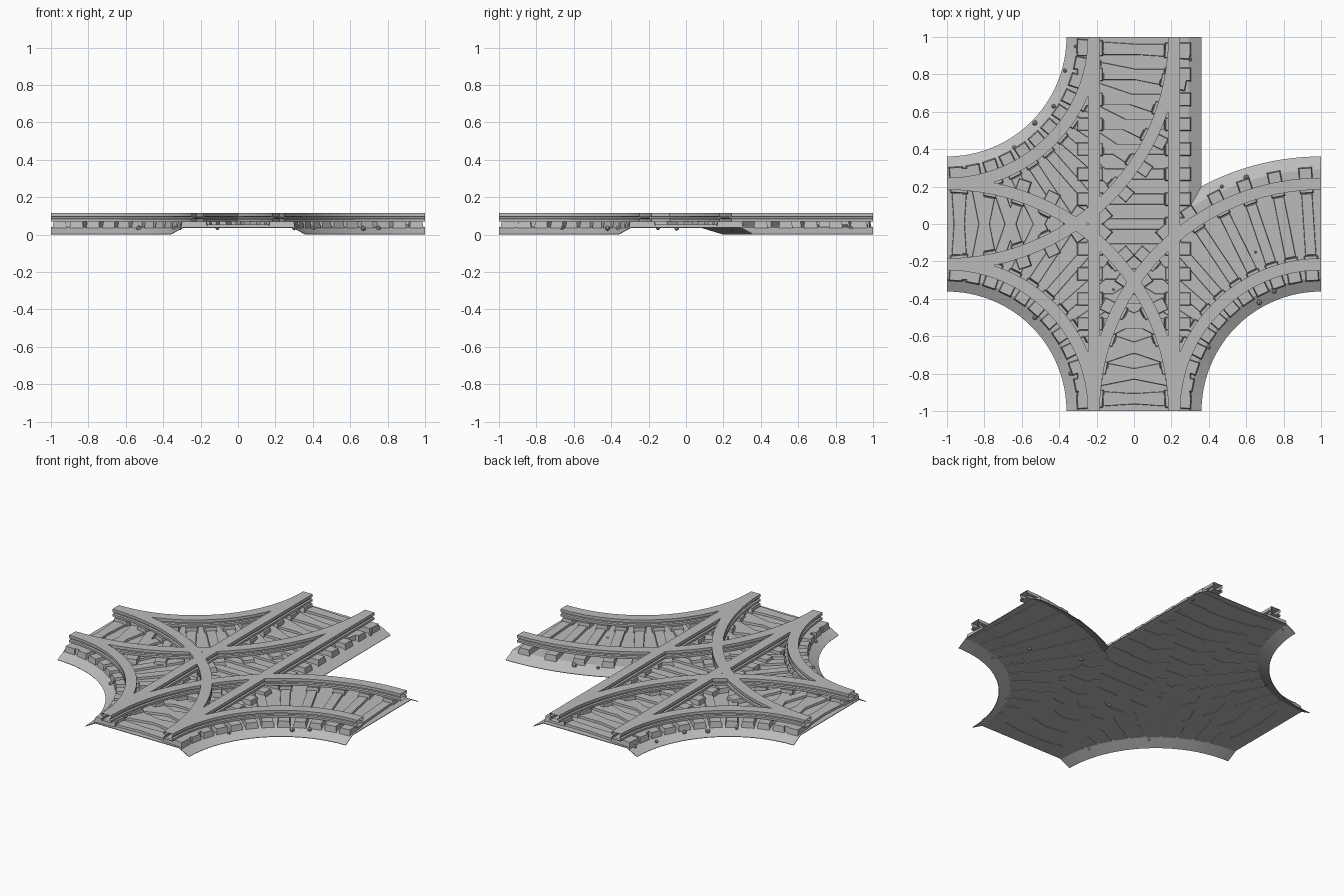
import bpy, bmesh, math, random
from mathutils import Matrix, Vector

if "Cube" in bpy.data.objects:
    bpy.data.objects.remove(bpy.data.objects["Cube"])
random.seed(4)

grey = bpy.data.materials.new("stone_grey")
grey.use_nodes = True
colour = (0.5, 0.5, 0.5, 1)
grey.diffuse_color = colour
grey.node_tree.nodes["Principled BSDF"].inputs["Base Color"].default_value = colour

GAUGE = 0.215   # rail offset from the track centre line
BED = 0.04      # height of the flat ballast
EDGE, CREST = 0.36, 0.29


def finish(bm, name):
    mesh = bpy.data.meshes.new(name)
    bm.to_mesh(mesh)
    bm.free()
    mesh.materials.append(grey)
    obj = bpy.data.objects.new(name, mesh)
    bpy.context.collection.objects.link(obj)
    return obj


def arc(cx, cy, r, start, end, n=24):
    angles = [math.radians(start + (end - start) * i / n) for i in range(n + 1)]
    return [(cx + r * math.cos(a), cy + r * math.sin(a)) for a in angles]


# Ballast bed: a thin sheet with a flat top and banks along its free edges
def bank_lines(half):
    corner = math.degrees(math.acos((half - 1) / (1 + half)))
    notch = arc(1, -1, 1 + half, 90, corner)
    return [arc(1, -1, 1 - half, 180, 90),
            notch + [(half, 1)],
            arc(-1, 1, 1 - half, 0, -90),
            arc(-1, -1, 1 - half, 90, 0)]


bm = bmesh.new()
flat = []
for crest, foot in zip(bank_lines(CREST), bank_lines(EDGE)):
    top = [bm.verts.new((x, y, BED)) for x, y in crest]
    low = [bm.verts.new((x, y, 0.002)) for x, y in foot]
    flat += top
    for i in range(len(top) - 1):
        bm.faces.new((top[i], low[i], low[i + 1], top[i + 1]))
bm.faces.new(flat)
bmesh.ops.recalc_face_normals(bm, faces=bm.faces)
bed = finish(bm, "ballast_bed")
thick = bed.modifiers.new("thickness", "SOLIDIFY")
thick.thickness = 0.004
thick.offset = 0


# Rails: a grooved section swept along each path, open at the ends
SIDE = [(0.032, 0.07), (0.032, 0.083), (0.022, 0.086),
        (0.022, 0.094), (0.032, 0.097), (0.032, 0.115)]
SECTION = SIDE + [(-x, z) for x, z in reversed(SIDE)]


def rail(name, path, normals):
    bm = bmesh.new()
    rings = []
    for (x, y), (nx, ny) in zip(path, normals):
        rings.append([bm.verts.new((x + nx * o, y + ny * o, z)) for o, z in SECTION])
    n = len(SECTION)
    for a, b in zip(rings, rings[1:]):
        for j in range(n):
            k = (j + 1) % n
            bm.faces.new((a[j], a[k], b[k], b[j]))
    bmesh.ops.recalc_face_normals(bm, faces=bm.faces)
    finish(bm, name)


# Sleepers: a low narrow bar with a taller tapered block under each rail
def block(bm, frame, centre, size, taper):
    made = bmesh.ops.create_cube(bm, size=1)["verts"]
    for v in made:
        s = taper if v.co.z > 0 else 1
        local = Vector((v.co.x * size[0] * (0.5 + s / 2), v.co.y * size[1] * s,
                        v.co.z * size[2])) + Vector(centre)
        v.co = frame @ local


def sleepers(name, frames):
    bm = bmesh.new()
    for frame in frames:
        block(bm, frame, (0, 0, 0.045), (0.34, 0.06, 0.02), 0.9)
        for side in (-1, 1):
            block(bm, frame, (side * 0.235, 0, 0.053), (0.14, 0.075, 0.036), 0.85)
    finish(bm, name)


# Straight track, back to front
for side, label in ((-1, "right"), (1, "left")):
    rail("straight_rail_" + label, [(side * GAUGE, -1), (side * GAUGE, 1)], [(1, 0)] * 2)
COUNT = 15
sleepers("straight_sleepers",
         [Matrix.Translation((0, -1 + 2 * (i + 0.5) / COUNT, 0)) for i in range(COUNT)])

# Three quarter-turn tracks about the corners
TURNS = {"front_right": (-1, -1, 0), "back_right": (-1, 1, -90), "front_left": (1, -1, 90)}
for label, (cx, cy, start) in TURNS.items():
    normals = arc(0, 0, 1, start, start + 90)
    for r, part in ((1 - GAUGE, "inner"), (1 + GAUGE, "outer")):
        rail(f"{label}_{part}_rail", arc(cx, cy, r, start, start + 90), normals)
    frames = []
    for i in range(12):
        turn = math.radians(start + 90 * (i + 0.5) / 12)
        frames.append(Matrix.Translation((cx, cy, 0)) @ Matrix.Rotation(turn, 4, "Z")
                      @ Matrix.Translation((1, 0, 0)))
    sleepers(label + "_sleepers", frames)

# Loose pebbles on the ballast
SPOTS = [(-0.31, 0.95), (-0.37, 0.82), (-0.43, 0.63), (-0.53, 0.54), (-0.64, 0.41),
         (0.3, 0.88), (0.47, 0.2), (0.6, 0.25), (0.35, -0.05), (0.65, -0.15),
         (0.75, -0.36), (0.67, -0.42), (0.4, -0.66), (-0.53, -0.5), (-0.34, -0.8),
         (-0.11, -0.35)]
bm = bmesh.new()
for x, y in SPOTS:
    spin = Matrix.Rotation(random.uniform(0, 6), 4, "Z")
    bmesh.ops.create_icosphere(bm, subdivisions=1, radius=random.uniform(0.011, 0.016),
                               matrix=Matrix.Translation((x, y, 0.035)) @ spin)
finish(bm, "pebbles")
